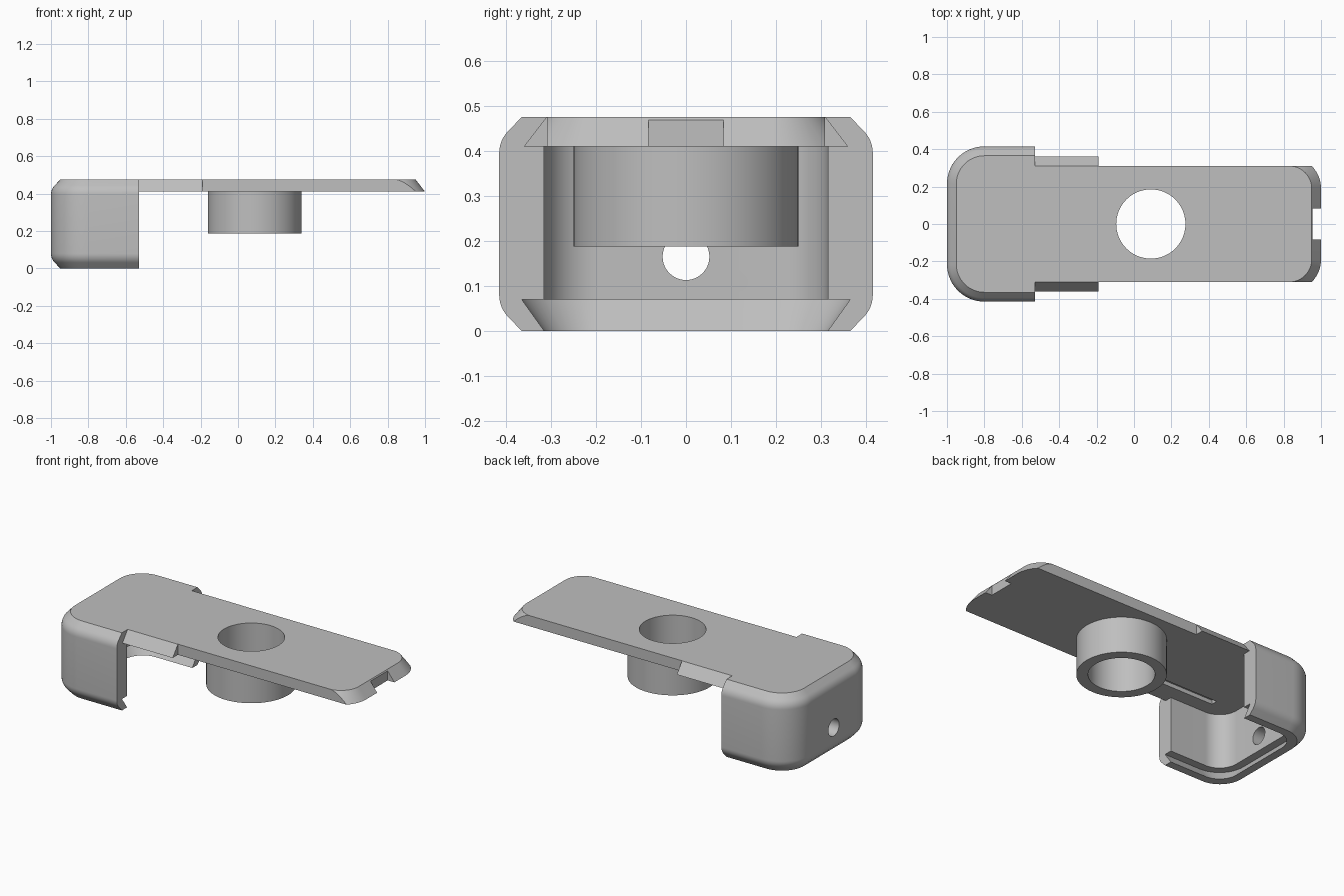
import bpy
import bmesh
import math

old = bpy.data.objects.get("Cube")
if old:
    bpy.data.objects.remove(old, do_unlink=True)

grey = bpy.data.materials.new("plain grey")
grey.use_nodes = True
colour = (0.52, 0.52, 0.52, 1)
grey.diffuse_color = colour
grey.node_tree.nodes["Principled BSDF"].inputs["Base Color"].default_value = colour

TOP, UNDER, LIP = 0.475, 0.41, 0.07
CAP_X = -0.53
RING_X = 0.09


def make_object(name, bm):
    bmesh.ops.recalc_face_normals(bm, faces=bm.faces)
    mesh = bpy.data.meshes.new(name)
    bm.to_mesh(mesh)
    bm.free()
    obj = bpy.data.objects.new(name, mesh)
    mesh.materials.append(grey)
    bpy.context.collection.objects.link(obj)
    return obj


def outline(half, end, radius, cut, side, steps=14):
    """Rectangle from x=cut to x=end (on the given side) with rounded end corners."""
    pts = [(side * cut, -half)]
    for sign, start in ((-1, -90), (1, 0)):
        for i in range(steps + 1):
            a = math.radians(start + 90 * i / steps)
            pts.append((side * (end - radius + radius * math.cos(a)),
                        sign * (half - radius) + radius * math.sin(a)))
    return pts + [(side * cut, half)]


def loft(name, levels):
    """Solid skinned through (outline, z) levels."""
    bm = bmesh.new()
    loops = [[bm.verts.new((x, y, z)) for x, y in pts] for pts, z in levels]
    bm.faces.new(loops[0])
    bm.faces.new(loops[-1])
    n = len(loops[0])
    for low, high in zip(loops, loops[1:]):
        for i in range(n):
            j = (i + 1) % n
            bm.faces.new((low[i], low[j], high[j], high[i]))
    return make_object(name, bm)


def box(name, x0, x1, y0, y1, z0, z1):
    pts = [(x0, y0), (x1, y0), (x1, y1), (x0, y1)]
    return loft(name, [(pts, z0), (pts, z1)])


def cylinder(name, radius, z0, z1, x=0.0, steps=72):
    turn = 2 * math.pi / steps
    pts = [(x + radius * math.cos(i * turn), radius * math.sin(i * turn))
           for i in range(steps)]
    return loft(name, [(pts, z0), (pts, z1)])


def cut(obj, *cutters):
    for cutter in cutters:
        mod = obj.modifiers.new("cut", "BOOLEAN")
        mod.operation = "DIFFERENCE"
        mod.solver = "EXACT"
        mod.object = cutter
        bpy.context.view_layer.objects.active = obj
        bpy.ops.object.modifier_apply(modifier=mod.name)
        bpy.data.objects.remove(cutter, do_unlink=True)


def wire_slot():
    return box("slot_cutter", -0.75, -0.2, -0.225, -0.185, UNDER - 0.05, UNDER + 0.025)


# End cap: rounded box with softened top and bottom rims
rim = [(0.05, 0.0)]
for i in range(7):
    a = math.radians(45 - 45 * i / 6)
    rim.append((0.07 - 0.07 * math.cos(a), 0.08 - 0.07 * math.sin(a)))
rim += [(inset, TOP - z) for inset, z in reversed(rim)]
end_cap = loft("end_cap", [
    (outline(0.415 - d, 1 - d, 0.2 - d, -CAP_X, -1), z) for d, z in rim])

# Cap cavity and the dovetail groove in its bottom lip
cavity = outline(0.315, 0.9, 0.12, 0.45, -1)
groove_wide = outline(0.365, 0.95, 0.17, 0.45, -1)
groove_low = outline(0.308, 0.893, 0.113, 0.45, -1)
cavity_cutter = loft("cavity_cutter", [(cavity, 0.03), (cavity, UNDER)])
groove_cutter = loft("groove_cutter", [(groove_low, -0.01), (groove_wide, LIP)])

# Round hole through the end wall
hole_cutter = cylinder("hole_cutter", 0.052, -0.2, 0.2, steps=40)
hole_cutter.rotation_euler.y = math.pi / 2
hole_cutter.location = (-0.95, 0, 0.165)
bpy.context.view_layer.update()
cut(end_cap, cavity_cutter, groove_cutter, hole_cutter, wire_slot())

# Top plate: dovetail slab trimmed straight along most of its sides
top_plate = loft("top_plate", [
    (outline(0.36, 1.0, 0.17, CAP_X, 1), UNDER),
    (outline(0.31, 0.95, 0.12, CAP_X, 1), TOP)])
side_cutters = [box("side_cutter", -0.19, 1.2, min(s * 0.309, s * 0.6),
                    max(s * 0.309, s * 0.6), 0.3, 0.6) for s in (-1, 1)]
notch_cutter = box("notch_cutter", 0.955, 1.2, -0.083, 0.083, 0.3, 0.6)
bore_cutter = cylinder("bore_cutter", 0.185, 0.3, 0.6, RING_X)
cut(top_plate, *side_cutters, notch_cutter, bore_cutter, wire_slot())

# Ring hanging under the plate
ring = cylinder("ring", 0.25, 0.187, UNDER, RING_X)
cut(ring, cylinder("ring_bore_cutter", 0.185, 0.0, 0.6, RING_X))

# Smooth the curved surfaces, keep the edges crisp
bpy.ops.object.select_all(action="DESELECT")
for part in (end_cap, top_plate, ring):
    part.select_set(True)
bpy.context.view_layer.objects.active = end_cap
bpy.ops.object.shade_smooth_by_angle(angle=math.radians(30))
